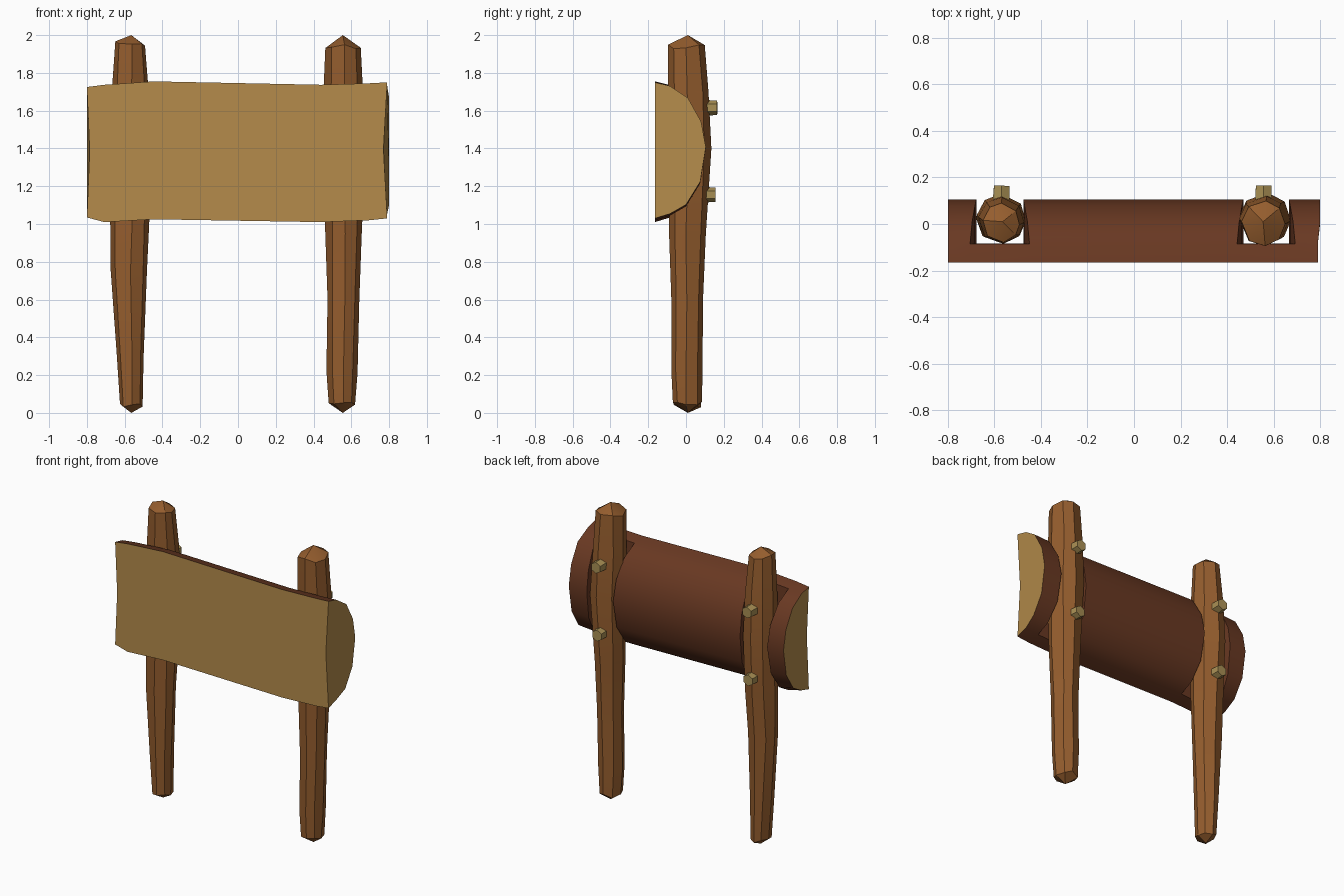
import bpy, bmesh, math, random
from mathutils import Matrix

if "Cube" in bpy.data.objects:
    bpy.data.objects.remove(bpy.data.objects["Cube"])

random.seed(4)


def material(name, rgb):
    m = bpy.data.materials.new(name)
    m.diffuse_color = (*rgb, 1)
    m.use_nodes = True
    m.node_tree.nodes["Principled BSDF"].inputs["Base Color"].default_value = m.diffuse_color
    return m


CUT = material("cut_wood", (0.46, 0.26, 0.07))
BARK = material("bark", (0.14, 0.04, 0.016))
POST = material("post_wood", (0.30, 0.11, 0.027))
PEG = material("peg_wood", (0.40, 0.28, 0.09))


def finish(name, bm, mats, angle=30):
    bmesh.ops.recalc_face_normals(bm, faces=bm.faces)
    me = bpy.data.meshes.new(name)
    bm.to_mesh(me)
    bm.free()
    for m in mats:
        me.materials.append(m)
    ob = bpy.data.objects.new(name, me)
    bpy.context.collection.objects.link(ob)
    bpy.ops.object.select_all(action='DESELECT')
    ob.select_set(True)
    bpy.context.view_layer.objects.active = ob
    if angle:
        bpy.ops.object.shade_smooth_by_angle(angle=math.radians(angle))
    return ob


def bridge(bm, a, b):
    n = len(a)
    return [bm.faces.new((a[i], a[(i + 1) % n], b[(i + 1) % n], b[i])) for i in range(n)]


# Half-log board: profile (y, z) swept along x, with a notch for each post
PROFILE = [(-0.165, 1.01), (-0.085, 1.035), (0.0, 1.085), (0.075, 1.21), (0.105, 1.40),
           (0.08, 1.54), (0.01, 1.67), (-0.085, 1.735), (-0.165, 1.755), (-0.165, 1.39)]
NOTCH_Y = -0.083
# x, waist direction (narrower in the middle), notched, bottom shift, top shift
STATIONS = [(-0.80, 0, 0, 0.025, -0.03),
            (-0.708, 1, 0, 0.0, -0.018), (-0.708, 1, 1, 0.0, -0.018),
            (-0.446, -1, 1, 0.015, 0.0), (-0.446, -1, 0, 0.015, 0.0),
            (0.44, 1, 0, 0.0, -0.018), (0.44, 1, 1, 0.0, -0.018),
            (0.696, -1, 1, 0.01, -0.01), (0.696, -1, 0, 0.01, -0.01),
            (0.79, 0, 0, 0.02, -0.005)]
bm = bmesh.new()
rings = []
for k, (x, waist, notched, lo, hi) in enumerate(STATIONS):
    ring = []
    for j, (y, z) in enumerate(PROFILE):
        t = (z - 1.01) / 0.745
        px = x + waist * 0.03 * (1 - (2 * t - 1) ** 2)
        if k == 0 and j == 9:
            px += 0.015
        if k == len(STATIONS) - 1:
            px += -0.02 if j == 9 else (0.01 if 2 <= j <= 6 else 0)
        py = min(y, NOTCH_Y) if notched else y
        ring.append(bm.verts.new((px, py, z + lo * (1 - t) + hi * t)))
    rings.append(ring)
for a, b in zip(rings, rings[1:]):
    n = len(a)
    for i in range(n):
        q = (a[i], a[(i + 1) % n], b[(i + 1) % n], b[i])
        # points outside the notch coincide at the walls and are welded below
        bm.faces.new(q).material_index = 0 if i in (8, 9) else 1
for r in (rings[0], rings[-1]):
    bm.faces.new(r).material_index = 0
bmesh.ops.remove_doubles(bm, verts=bm.verts, dist=0.0003)
finish("half_log_board", bm, [CUT, BARK])


# Posts: eight-sided rings (z, x min, x max, y min, y max) with pointed ends
def post(name, tip_x, rows):
    bm = bmesh.new()
    loops = []
    turn = [random.uniform(-0.12, 0.12) for _ in range(8)]
    for z, x0, x1, y0, y1 in rows:
        loop = []
        for i in range(8):
            a = math.tau * i / 8 + turn[i] + random.uniform(-0.05, 0.05)
            loop.append(bm.verts.new(((x0 + x1) / 2 + (x1 - x0) / 2 * math.cos(a),
                                      (y0 + y1) / 2 + (y1 - y0) / 2 * math.sin(a),
                                      z + random.uniform(-0.012, 0.012))))
        loops.append(loop)
    for a, b in zip(loops, loops[1:]):
        bridge(bm, a, b)
    for loop, z in ((loops[0], 0.0), (loops[-1], 2.0)):
        tip = bm.verts.new((tip_x, 0.01, z))
        for i in range(8):
            bm.faces.new((loop[i], loop[(i + 1) % 8], tip))
    finish(name, bm, [POST])


post("left_post", -0.565, [
    (0.04, -0.625, -0.505, -0.065, 0.08), (0.30, -0.642, -0.50, -0.075, 0.085),
    (0.75, -0.675, -0.482, -0.08, 0.09), (1.05, -0.677, -0.468, -0.085, 0.11),
    (1.40, -0.677, -0.465, -0.085, 0.13), (1.70, -0.67, -0.472, -0.085, 0.115),
    (1.955, -0.65, -0.492, -0.08, 0.09)])
post("right_post", 0.555, [
    (0.05, 0.48, 0.62, -0.07, 0.085), (0.22, 0.468, 0.633, -0.078, 0.088),
    (0.60, 0.474, 0.642, -0.078, 0.09), (0.95, 0.462, 0.655, -0.09, 0.105),
    (1.40, 0.452, 0.675, -0.09, 0.135), (1.70, 0.452, 0.662, -0.095, 0.12),
    (1.94, 0.462, 0.65, -0.095, 0.10)])

# Hexagonal pegs on the back of the posts
for side, x in (("left", -0.57), ("right", 0.557)):
    for level, z, y in (("upper", 1.615, 0.13), ("lower", 1.155, 0.12)):
        bm = bmesh.new()
        bmesh.ops.create_cone(bm, cap_ends=True, segments=6, radius1=0.042,
                              radius2=0.038, depth=0.07)
        bm.transform(Matrix.Translation((x, y, z))
                     @ Matrix.Rotation(random.uniform(-0.12, 0.12), 4, 'Z')
                     @ Matrix.Rotation(-math.pi / 2, 4, 'X'))
        finish(f"{side}_{level}_peg", bm, [PEG], 0)
